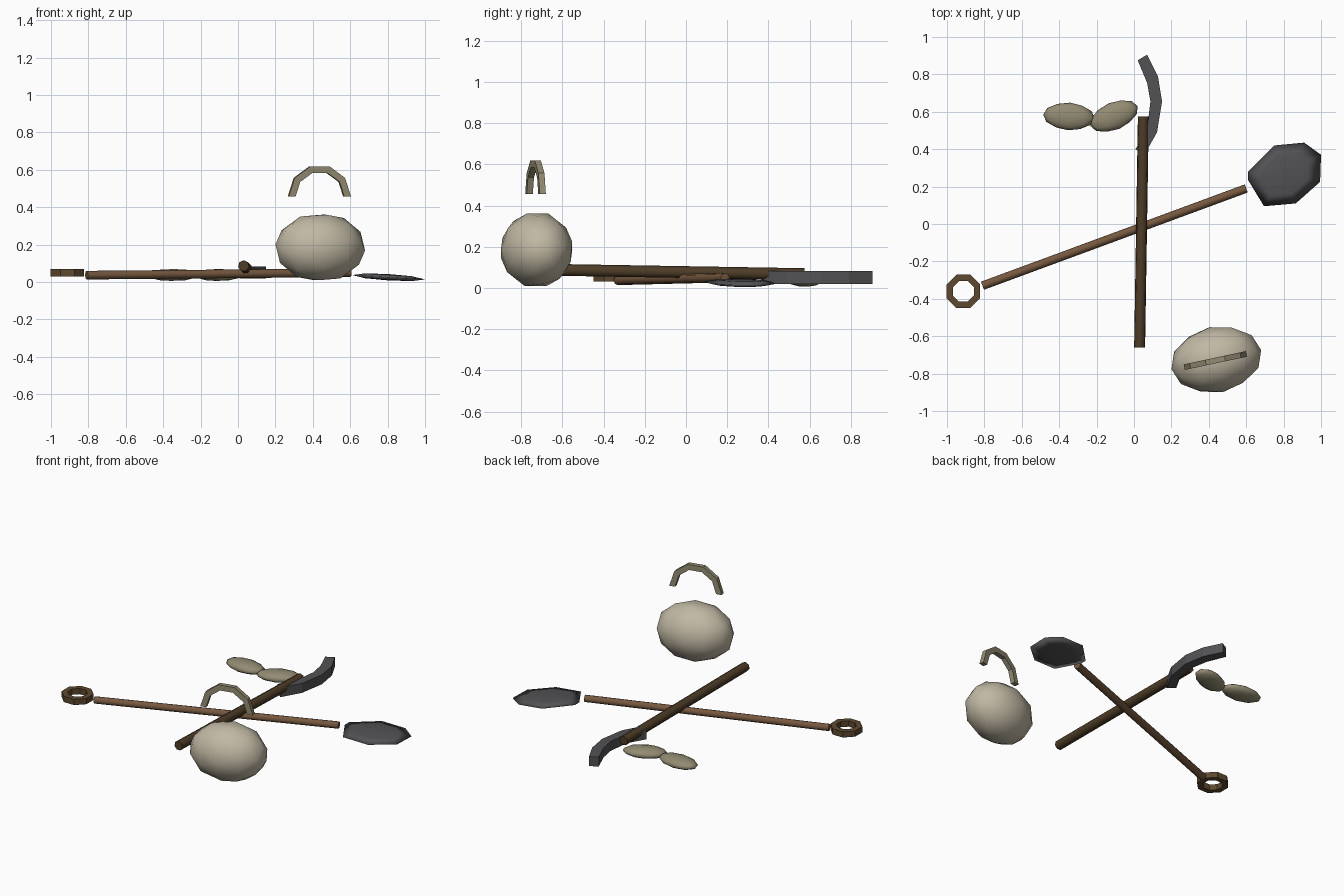
import bpy, bmesh, math
from mathutils import Vector, Matrix

cube = bpy.data.objects.get("Cube")
if cube:
    bpy.data.objects.remove(cube, do_unlink=True)


def material(name, rgb):
    m = bpy.data.materials.new(name)
    m.use_nodes = True
    m.diffuse_color = (*rgb, 1)
    m.node_tree.nodes["Principled BSDF"].inputs["Base Color"].default_value = (*rgb, 1)
    return m


pale_stone = material("pale stone", (0.53, 0.48, 0.37))
fibre = material("dry fibre", (0.29, 0.26, 0.17))
wood = material("brown wood", (0.18, 0.098, 0.05))
dark_wood = material("dark wood", (0.075, 0.045, 0.02))
grip_wood = material("grip wood", (0.11, 0.065, 0.028))
iron = material("grey iron", (0.085, 0.085, 0.09))


def finish(name, bm, mat, smooth=False):
    bmesh.ops.recalc_face_normals(bm, faces=bm.faces)
    mesh = bpy.data.meshes.new(name)
    bm.to_mesh(mesh)
    bm.free()
    mesh.materials.append(mat)
    obj = bpy.data.objects.new(name, mesh)
    bpy.context.collection.objects.link(obj)
    for p in mesh.polygons:
        p.use_smooth = smooth and len(p.vertices) <= 4
    return obj


def rod(name, start, end, radius, sides, mat):
    a, b = Vector(start), Vector(end)
    bm = bmesh.new()
    bmesh.ops.create_cone(bm, cap_ends=True, segments=sides, radius1=radius,
                          radius2=radius, depth=(b - a).length)
    turn = (b - a).to_track_quat("Z", "Y").to_matrix().to_4x4()
    bmesh.ops.transform(bm, matrix=Matrix.Translation((a + b) / 2) @ turn, verts=bm.verts)
    finish(name, bm, mat, smooth=True)


def lump(name, centre, size, turn, mat):
    # low icosphere with an edge, rather than a corner, at the top
    bm = bmesh.new()
    bmesh.ops.create_icosphere(bm, subdivisions=2, radius=1)
    m = (Matrix.Translation(centre) @ Matrix.Rotation(math.radians(turn), 4, "Z")
         @ Matrix.Diagonal((*size, 1)) @ Matrix.Rotation(math.radians(31.72), 4, "Y"))
    bmesh.ops.transform(bm, matrix=m, verts=bm.verts)
    finish(name, bm, mat, smooth=True)


def band(name, inner, outer, depth, steps, start, sweep, matrix, mat):
    # square-section ring or arch lying in its own XY plane
    bm = bmesh.new()
    closed = sweep == 360
    rings = []
    for i in range(steps if closed else steps + 1):
        a = math.radians(start + sweep * i / steps)
        rings.append([bm.verts.new((r * math.cos(a), r * math.sin(a), z))
                      for r, z in ((inner, -depth), (outer, -depth),
                                   (outer, depth), (inner, depth))])
    for i in range(steps):
        a, b = rings[i], rings[(i + 1) % len(rings)]
        for j in range(4):
            k = (j + 1) % 4
            bm.faces.new((a[j], a[k], b[k], b[j]))
    if not closed:
        bm.faces.new(rings[0])
        bm.faces.new(rings[-1])
    bmesh.ops.transform(bm, matrix=matrix, verts=bm.verts)
    finish(name, bm, mat)


# Shovel: shaft, ring grip, flattened octagonal blade
rod("shovel_shaft", (-0.81, -0.33, 0.037), (0.6, 0.19, 0.05), 0.023, 8, wood)
band("shovel_grip", 0.06, 0.097, 0.019, 8, 22.5, 360,
     Matrix.Translation((-0.912, -0.36, 0.05)), grip_wood)

outline = [(1.0, 0.37), (0.91, 0.435), (0.75, 0.42), (0.61, 0.28),
           (0.61, 0.235), (0.695, 0.095), (0.865, 0.11), (0.995, 0.225)]
middle = Vector((0.803, 0.265, 0.026))
bm = bmesh.new()
layers = []
for lat in (-50, 0, 50):
    s, h = math.cos(math.radians(lat)), 0.017 * math.sin(math.radians(lat))
    layers.append([bm.verts.new((middle.x + s * (x - middle.x), middle.y + s * (y - middle.y),
                                 middle.z + h - 0.06 * s * (x - middle.x)))
                   for x, y in outline])
for low, high in zip(layers, layers[1:]):
    for i in range(8):
        j = (i + 1) % 8
        bm.faces.new((low[i], low[j], high[j], high[i]))
for layer, h in ((layers[0], -0.017), (layers[-1], 0.017)):
    pole = bm.verts.new(middle + Vector((0, 0, h)))
    for i in range(8):
        bm.faces.new((layer[i], layer[(i + 1) % 8], pole))
finish("shovel_blade", bm, iron, smooth=True)

# Pick: handle and curved iron head
rod("pick_handle", (0.03, -0.66, 0.087), (0.05, 0.575, 0.066), 0.03, 7, dark_wood)

outer_edge = [(0.07, 0.905), (0.128, 0.79), (0.15, 0.655), (0.123, 0.49), (0.053, 0.365)]
inner_edge = [(0.02, 0.875), (0.07, 0.755), (0.088, 0.655), (0.07, 0.51), (0.008, 0.4)]
bm = bmesh.new()
sections = [[bm.verts.new((*p, z)) for p, z in ((o, 0.02), (o, 0.082), (n, 0.082), (n, 0.02))]
            for o, n in zip(outer_edge, inner_edge)]
for a, b in zip(sections, sections[1:]):
    for j in range(4):
        k = (j + 1) % 4
        bm.faces.new((a[j], a[k], b[k], b[j]))
bm.faces.new(sections[0])
bm.faces.new(sections[-1])
finish("pick_head", bm, iron)

# Sack with a floating carrying loop
lump("sack", (0.44, -0.725, 0.185), (0.246, 0.177, 0.185), 12, pale_stone)
loop_matrix = (Matrix.Translation((0.435, -0.73, 0.457))
               @ Matrix.Rotation(math.radians(12), 4, "Z")
               @ Matrix.Rotation(math.radians(90), 4, "X"))
band("sack_loop", 0.133, 0.17, 0.015, 5, 0, 180, loop_matrix, fibre)

# Pair of flat bundles
lump("left_bundle", (-0.107, 0.577, 0.038), (0.137, 0.074, 0.033), 23, fibre)
lump("right_bundle", (-0.348, 0.575, 0.038), (0.138, 0.074, 0.033), -4, fibre)
